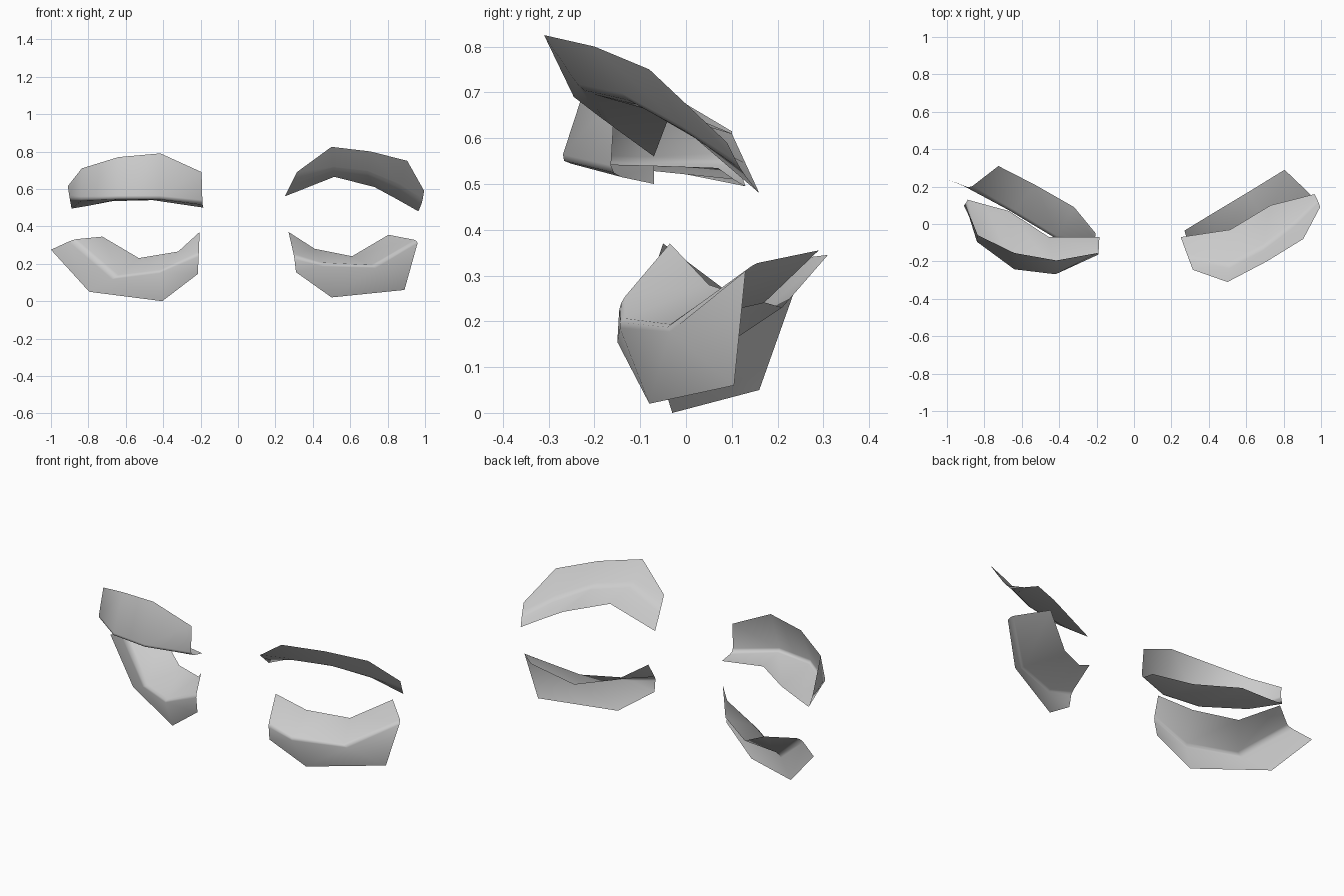
import bpy
import bmesh

default_cube = bpy.data.objects.get("Cube")
if default_cube:
    bpy.data.objects.remove(default_cube, do_unlink=True)


def make_material(name, colour):
    material = bpy.data.materials.new(name)
    material.use_nodes = True
    material.diffuse_color = colour
    shader = material.node_tree.nodes["Principled BSDF"]
    shader.inputs["Base Color"].default_value = colour
    return material


grey = make_material("plain grey", (0.6, 0.6, 0.6, 1.0))


def make_lid(name, rim, fold, inner):
    """Loft a folded sheet through three rows of points and soften the fold."""
    mesh = bpy.data.meshes.new(name)
    bm = bmesh.new()
    rows = [[bm.verts.new(point) for point in row] for row in (rim, fold, inner)]
    for upper, lower in zip(rows, rows[1:]):
        for i in range(len(upper) - 1):
            bm.faces.new((upper[i], upper[i + 1], lower[i + 1], lower[i]))

    # the wall between rim and fold faces forward
    bm.normal_update()
    wall = list(bm.faces)[:len(rim) - 1]
    if sum(face.normal.y for face in wall) > 0:
        bmesh.ops.reverse_faces(bm, faces=list(bm.faces))

    # narrow rounded fold
    weight = bm.edges.layers.float.new("bevel_weight_edge")
    for a, b in zip(rows[1], rows[1][1:]):
        bm.edges.get((a, b))[weight] = 1.0
    bm.to_mesh(mesh)
    bm.free()

    mesh.materials.append(grey)
    mesh.shade_smooth()
    lid = bpy.data.objects.new(name, mesh)
    bpy.context.collection.objects.link(lid)
    bevel = lid.modifiers.new("fold_bevel", "BEVEL")
    bevel.limit_method = "WEIGHT"
    bevel.width = 0.02
    bevel.segments = 2
    return lid


# upper lids: a front wall folding back into a shelf
make_lid(
    "right_upper_eyelid",
    rim=[(-.195, -.155, .69), (-.415, -.195, .79), (-.64, -.155, .77),
         (-.835, -.06, .71), (-.91, .1, .615)],
    fold=[(-.19, -.165, .52), (-.42, -.275, .545), (-.64, -.25, .545),
          (-.84, -.1, .54), (-.9, .11, .55)],
    inner=[(-.185, -.07, .5), (-.455, -.07, .54), (-.67, .07, .535),
           (-.8, .105, .51), (-.89, .13, .495)],
)
make_lid(
    "left_upper_eyelid",
    rim=[(.315, -.245, .69), (.5, -.31, .825), (.71, -.2, .8),
         (.905, -.08, .75), (.995, .09, .59)],
    fold=[(.29, -.18, .64), (.51, -.225, .7), (.69, -.13, .68),
          (.86, 0, .61), (.985, .12, .53)],
    inner=[(.25, -.07, .56), (.515, -.03, .665), (.73, .1, .61),
           (.85, .13, .545), (.965, .16, .48)],
)

# lower lids: a bowl-shaped wall folding back along its top
make_lid(
    "right_lower_eyelid",
    rim=[(-.215, -.07, .145), (-.405, -.03, 0), (-.795, .16, .05), (-1, .24, .275)],
    fold=[(-.21, -.09, .25), (-.42, -.08, .16), (-.65, .06, .13), (-.88, .19, .33)],
    inner=[(-.205, -.05, .37), (-.32, .09, .265), (-.53, .21, .23), (-.725, .31, .345)],
)
make_lid(
    "left_lower_eyelid",
    rim=[(.31, -.15, .155), (.5, -.08, .02), (.89, .105, .06), (.96, .13, .31)],
    fold=[(.3, -.145, .24), (.45, -.15, .2), (.72, -.05, .19), (.957, .145, .325)],
    inner=[(.27, -.035, .37), (.41, .05, .28), (.61, .17, .24), (.805, .29, .355)],
)
